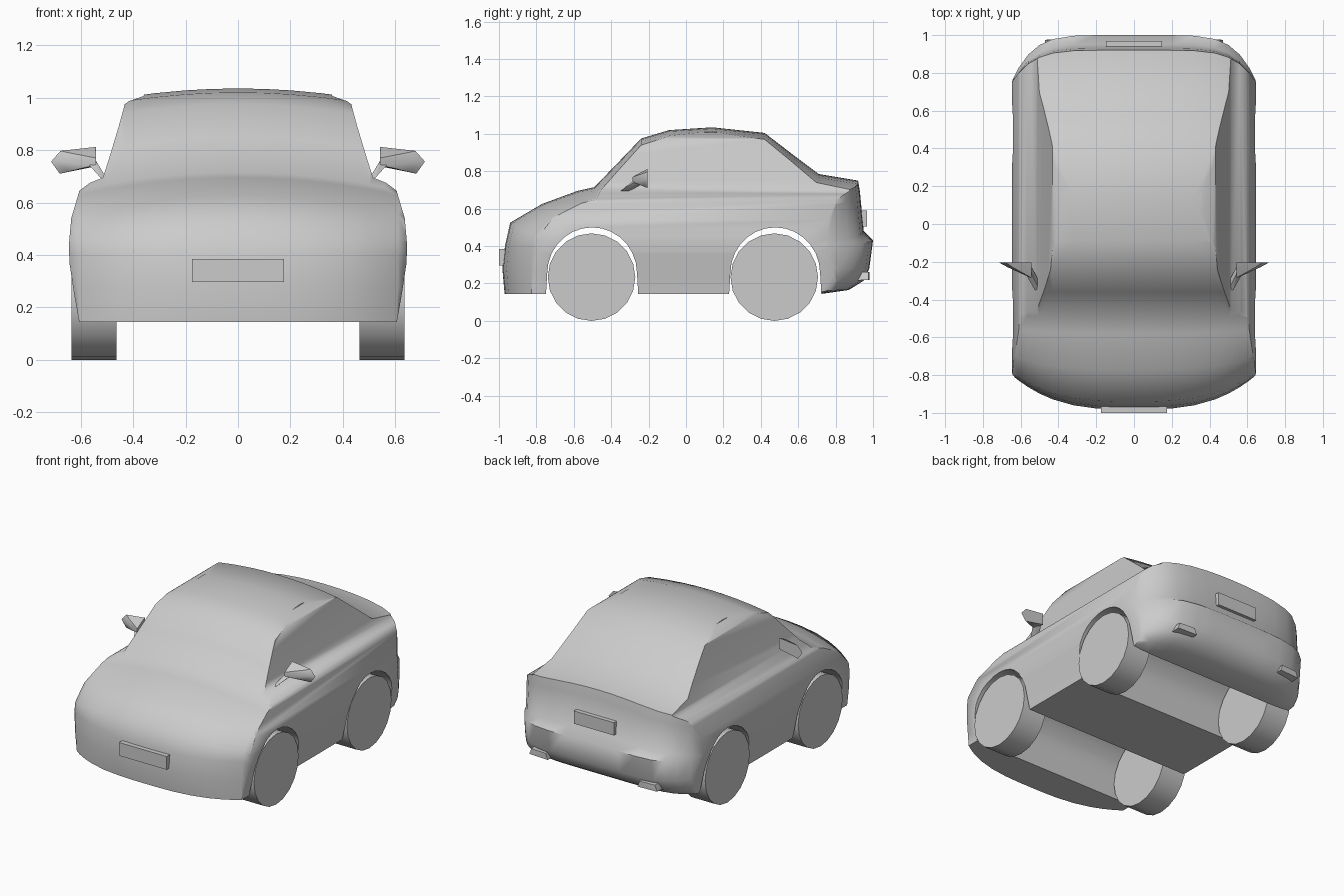
import bpy, bmesh, math

if "Cube" in bpy.data.objects:
    bpy.data.objects.remove(bpy.data.objects["Cube"])


def finish(name, bm):
    bmesh.ops.recalc_face_normals(bm, faces=bm.faces[:])
    me = bpy.data.meshes.new(name)
    bm.to_mesh(me)
    bm.free()
    ob = bpy.data.objects.new(name, me)
    bpy.context.collection.objects.link(ob)
    return ob


def loft(name, loops):
    """Closed skin through equal-length loops, with end caps."""
    bm = bmesh.new()
    rings = [[bm.verts.new(p) for p in loop] for loop in loops]
    n = len(rings[0])
    for a, b in zip(rings, rings[1:]):
        for i in range(n):
            j = (i + 1) % n
            bm.faces.new((a[i], a[j], b[j], b[i]))
    bm.faces.new(rings[0])
    bm.faces.new(rings[-1][::-1])
    return finish(name, bm)


def hull(name, pts):
    bm = bmesh.new()
    for p in pts:
        bm.verts.new(p)
    bmesh.ops.convex_hull(bm, input=bm.verts[:])
    return finish(name, bm)


def box(name, x0, x1, y0, y1, z0, z1):
    return hull(name, [(x, y, z) for x in (x0, x1) for y in (y0, y1) for z in (z0, z1)])


def smooth(ob, angle):
    bpy.ops.object.select_all(action='DESELECT')
    ob.select_set(True)
    bpy.context.view_layer.objects.active = ob
    bpy.ops.object.shade_smooth_by_angle(angle=math.radians(angle))


def boolean(ob, cutter, op):
    m = ob.modifiers.new(cutter.name, 'BOOLEAN')
    m.operation, m.object, m.solver = op, cutter, 'EXACT'
    bpy.context.view_layer.objects.active = ob
    bpy.ops.object.modifier_apply(modifier=m.name)
    bpy.data.objects.remove(cutter)


# Body: side profile (y, z) carried across the width, bowed at both ends and crowned on top
side = [(-.97, .145), (-.982, .28), (-.968, .4), (-.94, .525), (-.77, .625), (-.58, .695),
        (-.49, .715), (-.36, .85), (-.24, .975), (-.09, 1.02), (.14, 1.035), (.42, 1.005),
        (.57, .89), (.71, .785), (.92, .75), (.93, .69), (.95, .48), (1.0, .43),
        (.98, .28), (.95, .215), (.87, .165), (.73, .145)]


def body_point(x, y, z):
    f = abs(x) / .64
    bow = .19 * f ** 3 * abs(y) ** 4 if y < 0 else -.23 * f ** 6 * y ** 4
    lift = min(1, max(0, (z - .4) / .12))
    return (x, y + bow, z - .18 * x * x * lift)


half = [.1, .2, .32, .43, .5, .56, .61, .65, .68]
columns = [-x for x in half[::-1]] + [0] + half
body = loft("body", [[body_point(x, y, z) for y, z in side] for x in columns])

# Front outline trims the body sides and the cabin
front = [(.605, .1), (.607, .15), (.625, .25), (.643, .37), (.645, .44), (.636, .54), (.605, .645),
         (.565, .675), (.515, .695), (.485, .79), (.455, .89), (.432, .975), (.415, .987),
         (.36, 1.006), (.34, 1.1)]
outline = front + [(-x, z) for x, z in front[::-1]]
boolean(body, loft("outline", [[(x, y, z) for x, z in outline] for y in (-1.2, 1.2)]), 'INTERSECT')

# Wheel arches and wheels
for tag, ya, yw in (("front", -.502, -.505), ("rear", .477, .472)):
    arc = [(ya + .24 * math.cos(math.pi * i / 14), .255 + .245 * math.sin(math.pi * i / 14))
           for i in range(15)]
    arch = [(ya + .252, .05)] + arc + [(ya - .252, .05)]
    boolean(body, loft("arch", [[(x, y, z) for y, z in arch] for x in (-.8, .8)]), 'DIFFERENCE')
    for s, lr in ((-1, "left"), (1, "right")):
        rim = [(yw + .234 * math.sin(math.tau * i / 20), .234 - .234 * math.cos(math.tau * i / 20))
               for i in range(20)]
        wheel = loft(f"{tag}_wheel_{lr}", [[(s * x, y, z) for y, z in rim] for x in (.463, .635)])
        smooth(wheel, 40)
smooth(body, 55)

# Number plates
box("front_plate", -.175, .175, -1.0, -.93, .297, .385)
box("rear_plate", -.147, .147, .9, .968, .505, .59)

# Mirrors and exhausts on both sides
for s, lr in ((-1, "left"), (1, "right")):
    shell = [(.542, .812), (.677, .797), (.713, .756), (.68, .71), (.542, .738)]
    pts = [(s * x, -.205, z) for x, z in shell]
    pts += [(s * (.545 + (x - .545) * .75), -.228, .76 + (z - .76) * .8) for x, z in shell]
    pts += [(s * .542, -.285, z) for z in (.742, .77)] + [(s * .58, -.27, .755)]
    smooth(hull(f"mirror_{lr}", pts), 40)
    hull(f"mirror_stalk_{lr}", [(s * x, y, z) for x, y, z in (
        (.5, -.35, .69), (.525, -.35, .695), (.5, -.31, .69), (.525, -.3, .7),
        (.54, -.28, .735), (.57, -.27, .745), (.54, -.23, .735), (.57, -.23, .745), (.545, -.26, .765))])
    hull(f"exhaust_{lr}", [(s * x, y, z) for x, y, z in (
        (.33, .9, .215), (.33, .982, .22), (.47, .9, .215), (.47, .975, .22),
        (.345, .9, .265), (.345, .982, .26), (.455, .9, .265), (.455, .975, .26))])
